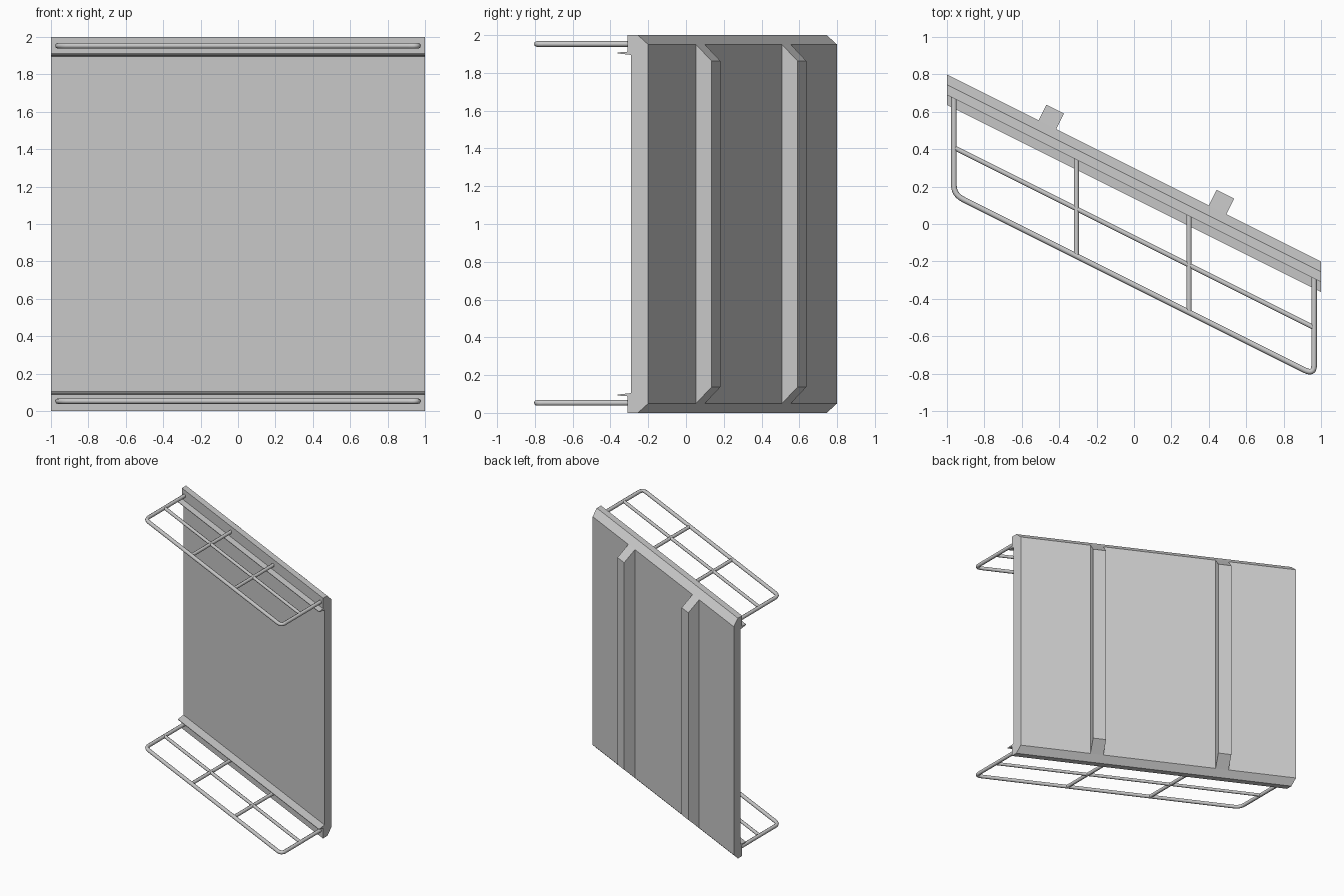
import bpy, bmesh

if "Cube" in bpy.data.objects:
    bpy.data.objects.remove(bpy.data.objects["Cube"])

SKEW = -0.5          # everything follows the slanted wall line y = y0 - x/2


def slant(x, y0, z):
    return (x, y0 + SKEW * x, z)


def loft(name, ring_a, ring_b):
    # closed solid between two matching outlines
    bm = bmesh.new()
    a = [bm.verts.new(p) for p in ring_a]
    b = [bm.verts.new(p) for p in ring_b]
    n = len(a)
    bm.faces.new(a)
    bm.faces.new(b[::-1])
    for i in range(n):
        j = (i + 1) % n
        bm.faces.new((a[j], a[i], b[i], b[j]))
    bmesh.ops.recalc_face_normals(bm, faces=bm.faces)
    mesh = bpy.data.meshes.new(name)
    bm.to_mesh(mesh)
    bm.free()
    ob = bpy.data.objects.new(name, mesh)
    bpy.context.collection.objects.link(ob)
    return ob


def rod(name, points, radius):
    cu = bpy.data.curves.new(name, 'CURVE')
    cu.dimensions = '3D'
    cu.bevel_depth = radius
    cu.bevel_resolution = 2
    cu.use_fill_caps = True
    sp = cu.splines.new('POLY')
    sp.points.add(len(points) - 1)
    for p, co in zip(sp.points, points):
        p.co = (*co, 1)
    sp.use_smooth = True
    ob = bpy.data.objects.new(name, cu)
    bpy.context.collection.objects.link(ob)


def rounded(p0, corner, p1, steps=6):
    # curved corner between two tangent points
    out = []
    for i in range(steps + 1):
        t = i / steps
        out.append(tuple((1 - t) ** 2 * a + 2 * t * (1 - t) * c + t * t * b
                         for a, c, b in zip(p0, corner, p1)))
    return out


# wall panel: upper half of the section, mirrored to the bottom
half = [(0.30, 1.95), (0.245, 2.0), (0.19, 2.0), (0.19, 1.912),
        (0.137, 1.908), (0.137, 1.903), (0.21, 1.895)]
section = half + [(y, 2 - z) for y, z in reversed(half)]
loft("wall_panel", [slant(-1, y, z) for y, z in section],
     [slant(1, y, z) for y, z in section])

# vertical ribs on the back, square to the wall, with sloped ends
rib = [(-0.02, 0.05), (0.0, 0.05), (0.093, 0.138),
       (0.093, 1.862), (0.0, 1.95), (-0.02, 1.95)]
for k, x in enumerate((-0.463, 0.447)):
    def edge(ex):
        return [(ex + 0.447 * d, 0.30 + SKEW * ex + 0.894 * d, z) for d, z in rib]
    loft(f"back_rib_{k + 1}", edge(x - 0.047), edge(x + 0.047))

# wire racks at the top and bottom of the front
W, WALL, FRONT, MID, L = 0.963, 0.20, -0.325, -0.073, 0.05
for level, z in (("lower", 0.053), ("upper", 1.953)):
    path = [slant(-W, WALL, z)]
    path += rounded(slant(-W, FRONT + L, z), slant(-W, FRONT, z), slant(-W + L, FRONT, z))
    path += rounded(slant(W - L, FRONT, z), slant(W, FRONT, z), slant(W, FRONT + L, z))
    path.append(slant(W, WALL, z))
    rod(f"{level}_rack_frame", path, 0.015)
    rod(f"{level}_rack_middle_rail", [slant(-W, MID, z), slant(W, MID, z)], 0.013)
    for k, x in enumerate((-0.308, 0.294)):
        rod(f"{level}_rack_crossbar_{k + 1}",
            [slant(x, WALL, z), slant(x, FRONT, z)], 0.014)
